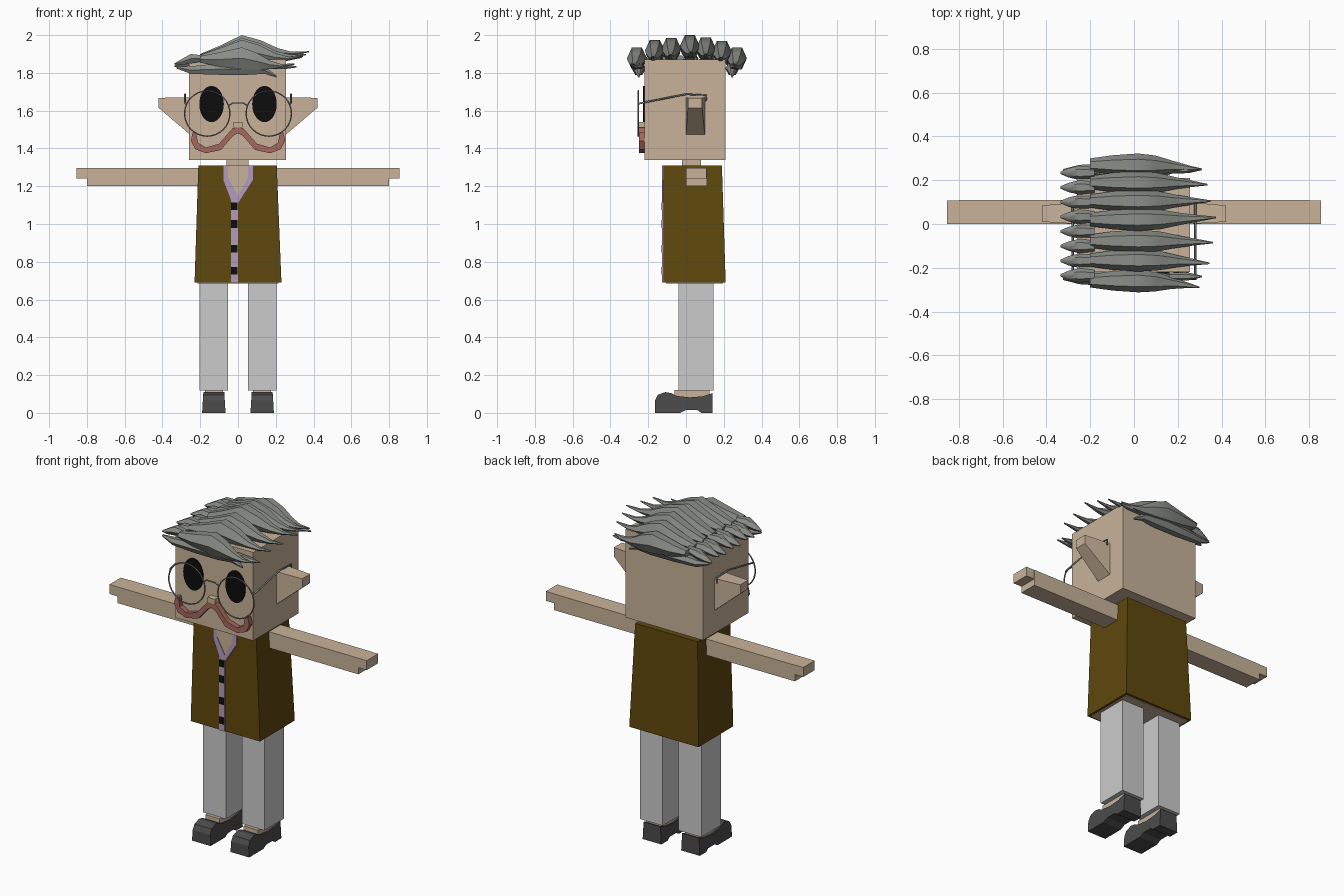
import bpy, bmesh
from math import sin, cos, pi, radians
from mathutils import Vector

cube = bpy.data.objects.get("Cube")
if cube:
    bpy.data.objects.remove(cube, do_unlink=True)


def material(name, r, g, b):
    m = bpy.data.materials.new(name)
    m.use_nodes = True
    m.diffuse_color = (r, g, b, 1)
    m.node_tree.nodes["Principled BSDF"].inputs["Base Color"].default_value = (r, g, b, 1)
    return m


skin = material("skin", 0.58, 0.45, 0.32)
coat_brown = material("coat_brown", 0.115, 0.065, 0.004)
trouser_grey = material("trouser_grey", 0.6, 0.6, 0.6)
hair_grey = material("hair_grey", 0.25, 0.265, 0.24)
shoe_grey = material("shoe_grey", 0.07, 0.07, 0.07)
moustache_red = material("moustache_red", 0.38, 0.14, 0.11)
lavender = material("lavender", 0.45, 0.33, 0.52)
black = material("black", 0.004, 0.004, 0.004)
wire_grey = material("wire_grey", 0.22, 0.23, 0.24)


def finish(name, bm, mat, smooth=None):
    bmesh.ops.recalc_face_normals(bm, faces=bm.faces)
    me = bpy.data.meshes.new(name)
    bm.to_mesh(me)
    bm.free()
    me.materials.append(mat)
    if smooth:
        for p in me.polygons:
            p.use_smooth = True
        me.set_sharp_from_angle(angle=radians(smooth))
    ob = bpy.data.objects.new(name, me)
    bpy.context.collection.objects.link(ob)
    return ob


def loft(name, rings, mat, smooth=None):
    """Bridge a list of equal rings and cap both ends."""
    bm = bmesh.new()
    vs = [[bm.verts.new(p) for p in ring] for ring in rings]
    n = len(vs[0])
    for a, b in zip(vs, vs[1:]):
        for i in range(n):
            j = (i + 1) % n
            bm.faces.new((a[i], a[j], b[j], b[i]))
    bm.faces.new(vs[0])
    bm.faces.new(vs[-1])
    return finish(name, bm, mat, smooth)


def rect(x0, x1, y0, y1, z):
    return [(x0, y0, z), (x1, y0, z), (x1, y1, z), (x0, y1, z)]


def box(name, x0, x1, y0, y1, z0, z1, mat):
    return loft(name, [rect(x0, x1, y0, y1, z0), rect(x0, x1, y0, y1, z1)], mat)


def plate(name, pts, y0, y1, mat):
    """Extrude an x-z outline along y."""
    return loft(name, [[(x, y, z) for x, z in pts] for y in (y0, y1)], mat)


def wire(name, pts, radius=0.004, closed=False):
    cu = bpy.data.curves.new(name, "CURVE")
    cu.dimensions = "3D"
    cu.bevel_depth = radius
    cu.bevel_resolution = 1
    cu.use_fill_caps = True
    sp = cu.splines.new("POLY")
    sp.points.add(len(pts) - 1)
    for q, p in zip(sp.points, pts):
        q.co = (*p, 1)
    sp.use_cyclic_u = closed
    cu.materials.append(wire_grey)
    ob = bpy.data.objects.new(name, cu)
    bpy.context.collection.objects.link(ob)


def ellipse(cx, cz, rx, rz, n):
    return [(cx + rx * cos(2 * pi * i / n), cz + rz * sin(2 * pi * i / n)) for i in range(n)]


# Head, neck and nose
box("head", -0.26, 0.255, -0.22, 0.21, 1.34, 1.87, skin)
box("neck", -0.06, 0.055, -0.02, 0.08, 1.28, 1.35, skin)
box("nose", -0.025, 0.025, -0.255, -0.21, 1.51, 1.54, skin)

# Coat with the body showing underneath
loft("coat", [rect(-0.23, 0.23, -0.12, 0.21, 0.69), rect(-0.21, 0.205, -0.12, 0.19, 1.31)], coat_brown)
box("body_underside", -0.215, 0.215, -0.105, 0.195, 0.686, 0.70, skin)

# Open neckline, collar, button band and buttons
plate("neckline", [(-0.06, 1.31), (-0.06, 1.24), (0, 1.14), (0.06, 1.24), (0.06, 1.31)], -0.123, -0.115, skin)
plate("collar_right", [(-0.078, 1.31), (-0.078, 1.235), (-0.038, 1.13), (0, 1.13),
                       (0, 1.15), (-0.052, 1.245), (-0.052, 1.31)], -0.127, -0.118, lavender)
plate("collar_left", [(0.08, 1.31), (0.08, 1.235), (0, 1.11), (0, 1.15),
                      (0.054, 1.245), (0.054, 1.31)], -0.127, -0.118, lavender)
box("button_band", -0.038, 0, -0.126, -0.118, 0.69, 1.13, lavender)
for i, z in enumerate((1.095, 1.0, 0.87, 0.752)):
    box(f"button_{i + 1}", -0.036, -0.002, -0.131, -0.124, z - 0.02, z + 0.02, black)

# Shoe outline in y-z
shoe = [(-0.165, 0), (-0.165, 0.065), (-0.15, 0.095), (-0.11, 0.11), (-0.08, 0.105), (-0.05, 0.09),
        (0.02, 0.082), (0.09, 0.088), (0.14, 0.105), (0.14, 0), (0.08, 0), (0.06, 0.015), (0, 0.015), (-0.03, 0)]
moustache = [(0, 1.515), (0.03, 1.505), (0.1, 1.425), (0.17, 1.405), (0.212, 1.43), (0.222, 1.485),
             (0.24, 1.485), (0.25, 1.44), (0.225, 1.395), (0.17, 1.375), (0.09, 1.392), (0.025, 1.468), (0, 1.48)]

# Paired parts
for side, s in (("left", 1), ("right", -1)):
    def pair(part, x0, x1, y0, y1, z0, z1, mat):
        box(f"{side}_{part}", s * x0, s * x1, y0, y1, z0, z1, mat)

    pair("arm", 0.20, 0.80, 0, 0.11, 1.20, 1.297, skin)
    pair("hand", 0.80, 0.855, 0, 0.108, 1.24, 1.297, skin)
    pair("leg", 0.053, 0.203, -0.04, 0.145, 0.118, 0.70, trouser_grey)
    pair("ankle", 0.08, 0.175, -0.06, 0.125, 0.05, 0.12, skin)

    # Shoe, slightly narrower at its top edge
    loft(f"{side}_shoe", [[(s * (x + d * z), y, z) for y, z in shoe]
                          for x, d in ((0.066, 0.06), (0.19, -0.06))], shoe_grey)

    # Ear wedge
    loft(f"{side}_ear", [[(s * 0.25, 0, 1.47), (s * 0.25, 0.1, 1.47), (s * 0.25, 0.1, 1.67), (s * 0.25, 0, 1.67)],
                         [(s * 0.42, 0.01, 1.615), (s * 0.42, 0.085, 1.615),
                          (s * 0.42, 0.085, 1.668), (s * 0.42, 0.01, 1.668)]], skin)

    # Eye and half of the moustache
    plate(f"{side}_eye", ellipse(s * 0.14, 1.635, 0.065, 0.096, 28), -0.227, -0.218, black)
    plate(f"{side}_moustache", [(s * x, z) for x, z in moustache], -0.25, -0.215, moustache_red)

    # Spectacle rim and temple
    wire(f"{side}_rim", [(x, -0.253, z) for x, z in ellipse(s * 0.163, 1.585, 0.12, 0.12, 32)], closed=True)
    wire(f"{side}_temple", [(s * x, y, z) for x, y, z in (
        (0.272, -0.253, 1.635), (0.28, -0.24, 1.64), (0.28, 0, 1.687),
        (0.28, 0.105, 1.682), (0.28, 0.108, 1.65))], 0.005)
wire("spectacle_bridge", [(-0.052, -0.253, 1.625), (-0.03, -0.253, 1.64), (0.03, -0.253, 1.64), (0.052, -0.253, 1.625)])


def lock(name, stations):
    """Tapered strand with a six-sided section; stations are (x, y, top z, width, height)."""
    rings = [[(x, y + w / 2 * cos(i * pi / 3), top - h / 2 + h / 2 * sin(i * pi / 3) / 0.866)
              for i in range(6)] for x, y, top, w, h in stations]
    loft(name, rings, hair_grey, 48)


# Long locks swept from the parting to the left: (middle y, tip y, tip x, peak z)
long_shape = [(-0.2, 0.10, 0.6, 0.035), (-0.1, 0.058, 0.88, 0.075), (0.02, 0, 1.05, 0.115), (0.12, 0.028, 0.9, 0.09),
              (0.21, 0.07, 0.55, 0.045), (0.28, 0.088, 0.33, 0.02), (0.37, 0.085, 0.07, 0.006)]
rows = [(-0.26, -0.29, 0.30, 1.935), (-0.165, -0.18, 0.345, 1.975), (-0.078, -0.085, 0.36, 1.985), (0.02, 0.03, 0.375, 2.0),
        (0.105, 0.105, 0.35, 1.988), (0.19, 0.18, 0.335, 1.97), (0.27, 0.25, 0.30, 1.935)]
for i, (y, tip_y, tip_x, peak) in enumerate(rows):
    stations = []
    for x, drop, w, h in long_shape:
        t = max(0, x) / 0.37
        stations.append((x * tip_x / 0.37 if x > 0.05 else x, y + (tip_y - y) * t ** 2,
                         peak - drop * (1 if x > 0 else (peak - 1.88) / 0.12), w * 0.1, h))
    lock(f"long_lock_{i + 1}", stations)

# Short locks falling over the right side
for i in range(8):
    y = -0.235 + i * 0.067
    d = 0.012 * (i % 2)
    lock(f"short_lock_{i + 1}", [(-0.18, y, 1.892, 0.05, 0.03), (-0.25, y, 1.9 - d, 0.066, 0.05),
                                 (-0.3, y, 1.872 - d, 0.042, 0.03), (-0.335, y, 1.852 - d, 0.012, 0.008)])

# Low locks along the forehead and the back of the head
for name, y in (("forehead_lock", -0.25), ("nape_lock", 0.245)):
    lock(name, [(-0.325, y, 1.835, 0.012, 0.012), (-0.25, y, 1.835, 0.05, 0.04), (-0.1, y, 1.85, 0.07, 0.06),
                (0.05, y, 1.855, 0.075, 0.065), (0.14, y, 1.835, 0.05, 0.04), (0.205, y, 1.785, 0.01, 0.01)])
for name, y in (("front_side_wisp", -0.24), ("back_side_wisp", 0.25)):
    lock(name, [(0.16, y, 1.85, 0.04, 0.03), (0.25, y, 1.845, 0.035, 0.025), (0.31, y, 1.835, 0.008, 0.006)])
